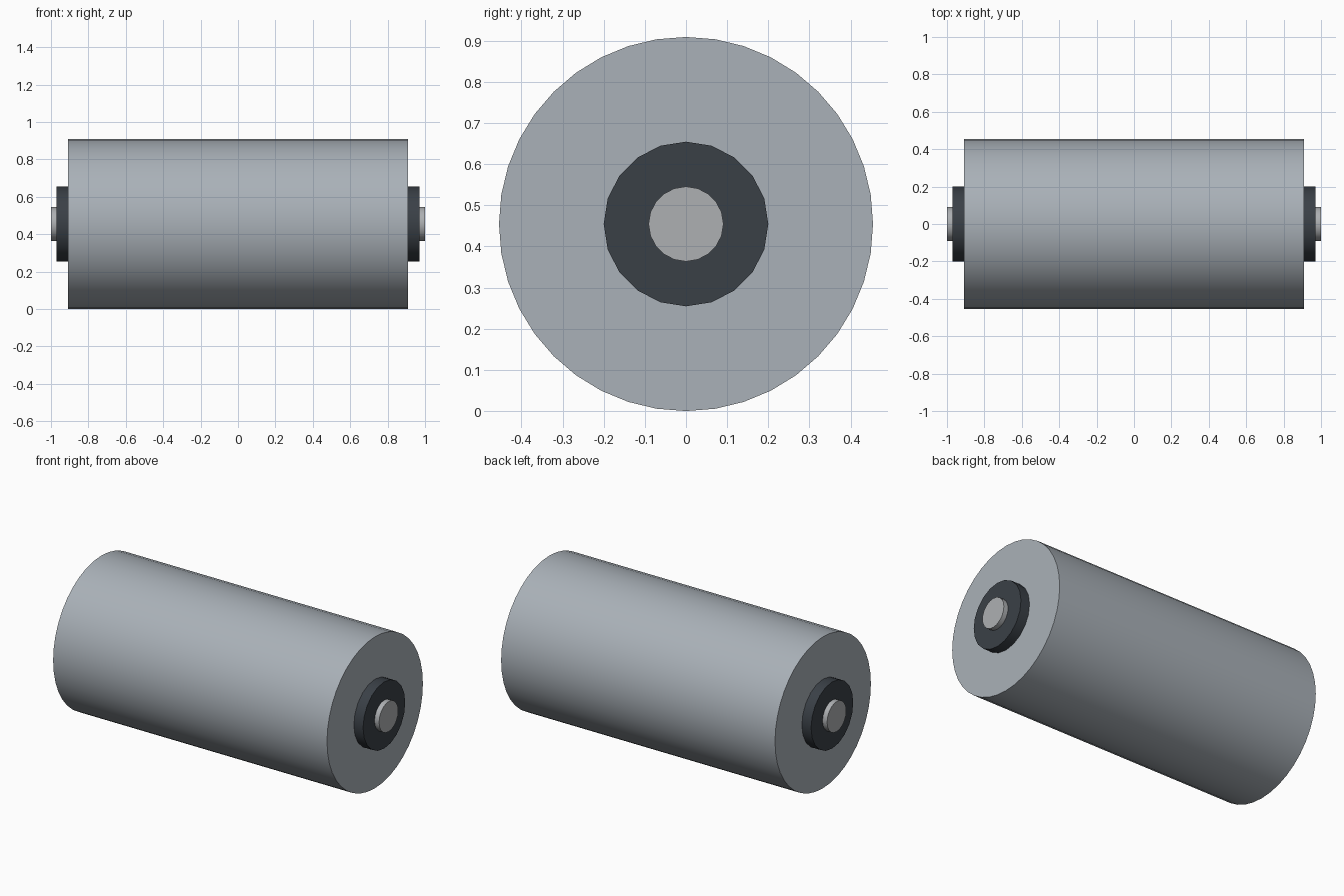
import bpy, math

if "Cube" in bpy.data.objects:
    bpy.data.objects.remove(bpy.data.objects["Cube"])

R = 0.4545  # body radius, also the axis height


def material(name, rgb):
    m = bpy.data.materials.new(name)
    m.diffuse_color = (*rgb, 1.0)
    m.use_nodes = True
    m.node_tree.nodes["Principled BSDF"].inputs["Base Color"].default_value = m.diffuse_color
    return m


steel = material("brushed_steel", (0.40, 0.44, 0.48))
dark = material("dark_rubber", (0.042, 0.051, 0.062))
bright = material("pale_metal", (0.42, 0.435, 0.45))


def x_cylinder(name, radius, x0, x1, sides, mat):
    """Cylinder lying along x between x0 and x1."""
    bpy.ops.mesh.primitive_cylinder_add(
        vertices=sides, radius=radius, depth=abs(x1 - x0),
        location=((x0 + x1) / 2, 0, R), rotation=(0, math.pi / 2, 0))
    ob = bpy.context.object
    ob.name = name
    ob.data.materials.append(mat)
    bpy.ops.object.transform_apply(location=False, rotation=True, scale=True)
    bpy.ops.object.shade_smooth_by_angle(angle=math.radians(30))
    return ob


# Main drum
x_cylinder("drum_body", R, -0.909, 0.909, 40, steel)

# Collar and axle stub on each end
for side, s in (("left", -1), ("right", 1)):
    x_cylinder(side + "_collar", 0.2, s * 0.909, s * 0.97, 20, dark)
    x_cylinder(side + "_axle_stub", 0.091, s * 0.97, s * 1.0, 20, bright)
